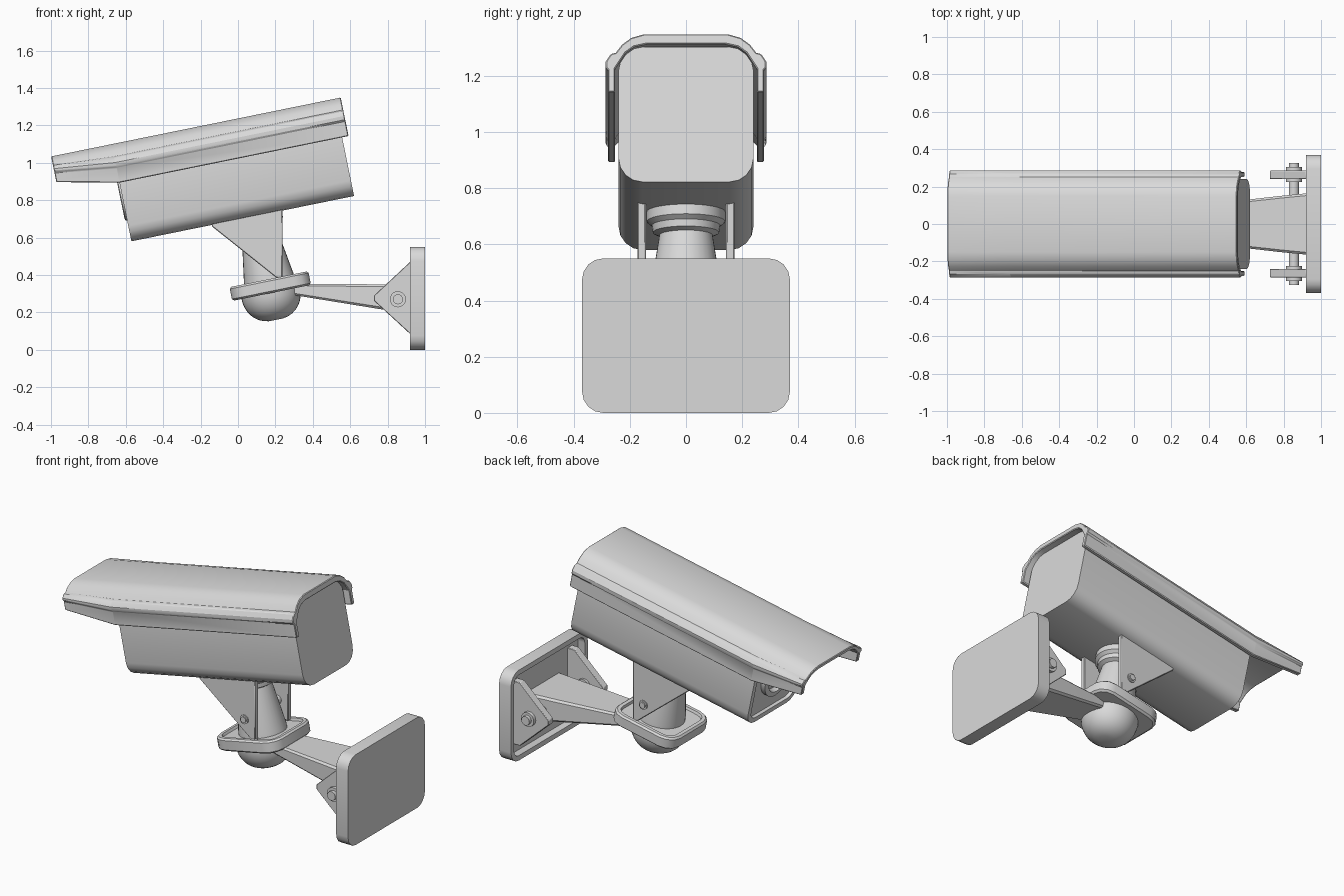
import bpy, bmesh, math
from mathutils import Matrix

if "Cube" in bpy.data.objects:
    bpy.data.objects.remove(bpy.data.objects["Cube"])

grey = bpy.data.materials.new("light_grey")
grey.diffuse_color = (0.7, 0.7, 0.7, 1)
grey.use_nodes = True
grey.node_tree.nodes["Principled BSDF"].inputs["Base Color"].default_value = grey.diffuse_color

# Housing frame: local x runs along the housing, origin at its lower front edge
TILT = (Matrix.Translation((-0.57, 0, 0.58))
        @ Matrix.Rotation(math.radians(-11.5), 4, 'Y'))


def loft(name, rings, matrix=None, bevel=0, angle=32):
    """Skin a list of equal-length point rings and cap both ends."""
    bm = bmesh.new()
    rows = [[bm.verts.new(p) for p in r] for r in rings]
    n = len(rows[0])
    for a, b in zip(rows, rows[1:]):
        for i in range(n):
            j = (i + 1) % n
            bm.faces.new((a[i], a[j], b[j], b[i]))
    bm.faces.new(rows[0][::-1])
    bm.faces.new(rows[-1])
    bmesh.ops.recalc_face_normals(bm, faces=bm.faces)
    if matrix:
        bm.transform(matrix)
    me = bpy.data.meshes.new(name)
    bm.to_mesh(me)
    bm.free()
    me.materials.append(grey)
    for p in me.polygons:
        p.use_smooth = True
    me.set_sharp_from_angle(angle=math.radians(angle))
    ob = bpy.data.objects.new(name, me)
    bpy.context.collection.objects.link(ob)
    if bevel:
        m = ob.modifiers.new("bevel", 'BEVEL')
        m.width, m.segments, m.limit_method = bevel, 1, 'ANGLE'
        m.angle_limit = math.radians(40)
    return ob


def round_rect(hw, hh, r, seg=4, ca=0, cb=0):
    pts = []
    for k, (sx, sy) in enumerate(((1, 1), (-1, 1), (-1, -1), (1, -1))):
        for i in range(seg + 1):
            t = math.pi / 2 * (k + i / seg)
            pts.append((ca + sx * (hw - r) + r * math.cos(t),
                        cb + sy * (hh - r) + r * math.sin(t)))
    return pts


def circle(r, n=32, ca=0, cb=0):
    return [(ca + r * math.cos(2 * math.pi * i / n),
             cb + r * math.sin(2 * math.pi * i / n)) for i in range(n)]


def at_x(x, pts): return [(x, a, b) for a, b in pts]
def at_y(y, pts): return [(a, y, b) for a, b in pts]
def at_z(z, pts): return [(a, b, z) for a, b in pts]


# Housing with a recessed front window
def box(inset): return round_rect(0.24 - inset, 0.245 - inset, 0.085 - inset, 4, 0, 0.245)


loft("housing", [at_x(1.215, box(0)), at_x(0, box(0)),
                 at_x(0, box(0.03)), at_x(0.02, box(0.03))], TILT)

# Lens ring and domed glass
loft("lens_ring", [at_x(x, circle(r, 32, 0, 0.245)) for x, r in
                   ((0.03, 0.13), (-0.008, 0.13), (-0.012, 0.12), (-0.012, 0.1), (0.015, 0.09))], TILT)
loft("lens_glass", [at_x(0.02 - 0.02 * math.sin(t), circle(0.092 * math.cos(t), 32, 0, 0.245))
                    for t in (0, 0.4, 0.8, 1.2, 1.5)], TILT)

# Sun shield: folded sheet whose side skirts rise toward the front
outer = [(0.278, 0.32), (0.278, 0.4), (0.286, 0.41), (0.286, 0.43), (0.268, 0.458),
         (0.25, 0.463), (0.228, 0.492), (0.195, 0.517), (0.15, 0.53)]
inner = [(0.14, 0.494), (0.185, 0.484), (0.215, 0.462), (0.236, 0.43), (0.252, 0.405), (0.252, 0.32)]
half = outer + inner
profile = (outer + [(-y, v) for y, v in outer[::-1]]
           + [(-y, v) for y, v in inner] [::1] + [(y, v) for y, v in inner[::-1]][::-1])
# order: right outer up, left outer down, left inner up, right inner down
profile = (outer + [(-y, v) for y, v in reversed(outer)]
           + [(-y, v) for y, v in reversed(inner)] + inner)
front = [(y, v + (0.53 - v) / 3) for y, v in profile]
loft("sun_shield", [at_x(1.25, profile), at_x(0, profile), at_x(-0.33, front)], TILT, 0.004)

# Swivel neck with its top flange
loft("neck", [at_z(z, circle(r, 32, 0.68)) for z, r in
              ((-0.38, 0.137), (-0.34, 0.135), (-0.085, 0.095), (-0.075, 0.118), (-0.05, 0.122),
               (-0.035, 0.14), (0.01, 0.14))], TILT)

# Collar and the dome below it
loft("collar", [at_z(z, round_rect(0.215 - d, 0.2 - d, 0.085 - d, 3, 0.68)) for z, d in
                ((-0.42, 0.012), (-0.41, 0), (-0.355, 0), (-0.345, 0.01), (-0.345, 0.03), (-0.36, 0.035))], TILT)
dome = [(-0.4, 0.16)] + [(-0.42 - 0.148 * math.sin(t), 0.16 * math.cos(t) ** 0.8)
                         for t in [i * math.pi / 18 for i in range(9)]]
loft("dome", [at_z(z, circle(r, 32, 0.675)) for z, r in dome], TILT, 0, 40)

# Arm, widening toward the wall
loft("arm", [at_x(0.3, round_rect(0.095, 0.03, 0.01, 1, 0, 0.322)),
             at_x(0.78, round_rect(0.15, 0.068, 0.012, 1, 0, 0.282)),
             at_x(0.965, round_rect(0.168, 0.082, 0.012, 1, 0, 0.268))])

# Hollow wall plate
def plate(d): return round_rect(0.37 - d, 0.275 - d, 0.075 - d, 4, 0, 0.275)


loft("wall_plate", [at_x(1.0, plate(0)), at_x(0.92, plate(0)),
                    at_x(0.92, plate(0.03)), at_x(0.965, plate(0.03))])

# Mirrored brackets and bolts
gusset = [(-0.14, 0.66), (0.205, 0.385), (0.237, 0.38), (0.237, 0.78), (-0.14, 0.7)]
ear = [(0.97, 0.47), (0.92, 0.47), (0.727, 0.29), (0.727, 0.262), (0.92, 0.085), (0.97, 0.085)]
for side, s in (("front", -1), ("back", 1)):
    loft("housing_bracket_" + side, [at_y(s * y, gusset) for y in (0.143, 0.173)], None, 0.004)
    loft("wall_ear_" + side, [at_y(s * y, ear) for y in (0.24, 0.285)], None, 0.003)
    loft("bracket_bolt_" + side, [at_y(s * y, circle(r, 20, 0.165, 0.495)) for y, r in
                                  ((0.08, 0.027), (0.18, 0.027), (0.18, 0.018), (0.187, 0.018))])
    loft("wall_bolt_" + side, [at_y(s * y, circle(r, 20, 0.855, 0.27)) for y, r in
                               ((0.15, 0.027), (0.225, 0.027), (0.225, 0.043), (0.305, 0.043),
                                (0.305, 0.027), (0.325, 0.027))])
